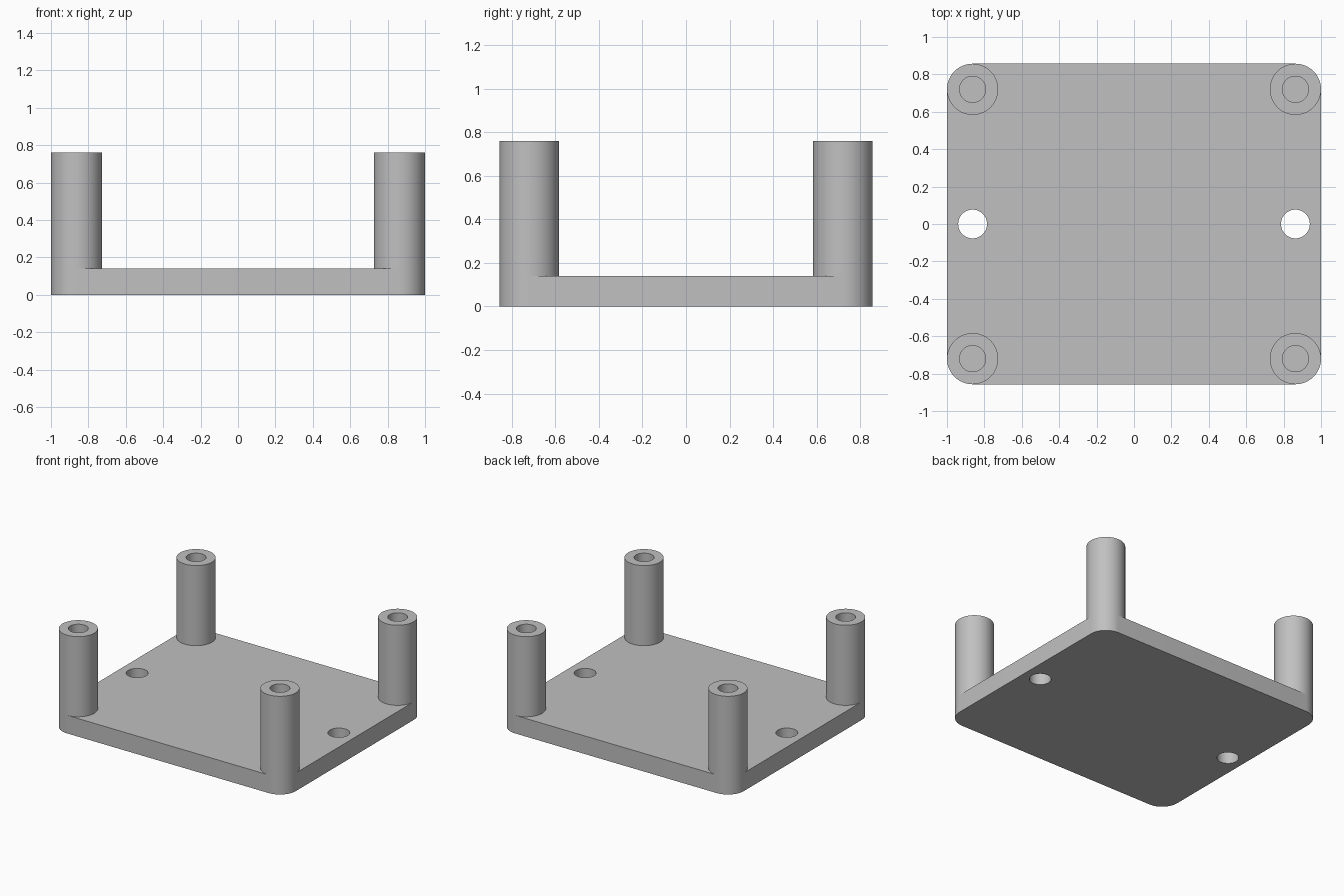
import bpy, bmesh, math

if "Cube" in bpy.data.objects:
    bpy.data.objects.remove(bpy.data.objects["Cube"], do_unlink=True)

HALF_X, HALF_Y, PLATE_H = 1.0, 0.857, 0.14
POST_R, BORE_R, POST_TOP = 0.137, 0.07, 0.76
HOLE_R = 0.077
CX, CY = HALF_X - POST_R, HALF_Y - POST_R   # corner centres

grey = bpy.data.materials.new("light_grey")
grey.use_nodes = True
COLOUR = (0.53, 0.53, 0.53, 1)
grey.diffuse_color = COLOUR
grey.node_tree.nodes["Principled BSDF"].inputs["Base Color"].default_value = COLOUR


def arc(cx, cy, r, start, sweep, n):
    """Points along an arc, angles in degrees."""
    angles = [math.radians(start + sweep * i / n) for i in range(n + 1)]
    return [(cx + r * math.cos(a), cy + r * math.sin(a)) for a in angles]


def make_object(name, bm):
    bmesh.ops.recalc_face_normals(bm, faces=bm.faces)
    mesh = bpy.data.meshes.new(name)
    bm.to_mesh(mesh)
    bm.free()
    mesh.materials.append(grey)
    obj = bpy.data.objects.new(name, mesh)
    bpy.context.collection.objects.link(obj)
    return obj


def prism(name, outline, z0, z1):
    """Extrude a flat outline between two heights."""
    bm = bmesh.new()
    face = bm.faces.new([bm.verts.new((x, y, z0)) for x, y in outline])
    top = bmesh.ops.extrude_face_region(bm, geom=[face], use_keep_orig=True)["geom"]
    verts = [v for v in top if isinstance(v, bmesh.types.BMVert)]
    bmesh.ops.translate(bm, vec=(0, 0, z1 - z0), verts=verts)
    return make_object(name, bm)


def smooth(obj):
    bpy.ops.object.select_all(action="DESELECT")
    obj.select_set(True)
    bpy.context.view_layer.objects.active = obj
    bpy.ops.object.shade_smooth_by_angle(angle=math.radians(30))


# Base plate with rounded corners
outline = []
for i, (sx, sy) in enumerate([(1, 1), (-1, 1), (-1, -1), (1, -1)]):
    outline += arc(sx * CX, sy * CY, POST_R, 90 * i, 90, 12)
plate = prism("base_plate", outline, 0, PLATE_H)

# Through holes at the middle of the two short sides
for side in (-1, 1):
    circle = arc(side * CX, 0, HOLE_R, 0, 360, 48)[:-1]
    cutter = prism("hole_cutter", circle, -0.1, PLATE_H + 0.1)
    cutter.hide_render = True
    cut = plate.modifiers.new("mounting_hole", "BOOLEAN")
    cut.operation, cut.solver, cut.object = "DIFFERENCE", "EXACT", cutter
    bpy.context.view_layer.objects.active = plate
    bpy.ops.object.modifier_apply(modifier=cut.name)
    bpy.data.objects.remove(cutter, do_unlink=True)
smooth(plate)


# Hollow corner posts, bored down to the plate
def post(name, x, y):
    bm = bmesh.new()
    profile = [(POST_R, PLATE_H), (POST_R, POST_TOP),
               (BORE_R, POST_TOP), (BORE_R, PLATE_H)]
    verts = [bm.verts.new((r, 0, z)) for r, z in profile]
    edges = [bm.edges.new(pair) for pair in zip(verts, verts[1:])]
    bmesh.ops.spin(bm, geom=verts + edges, cent=(0, 0, 0), axis=(0, 0, 1),
                   angle=2 * math.pi, steps=48, use_merge=True)
    bmesh.ops.remove_doubles(bm, verts=bm.verts, dist=1e-4)
    obj = make_object(name, bm)
    obj.location = (x, y, 0)
    smooth(obj)


for y_name, sy in (("front", -1), ("back", 1)):
    for x_name, sx in (("right", -1), ("left", 1)):
        post(f"{y_name}_{x_name}_post", sx * CX, sy * CY)
